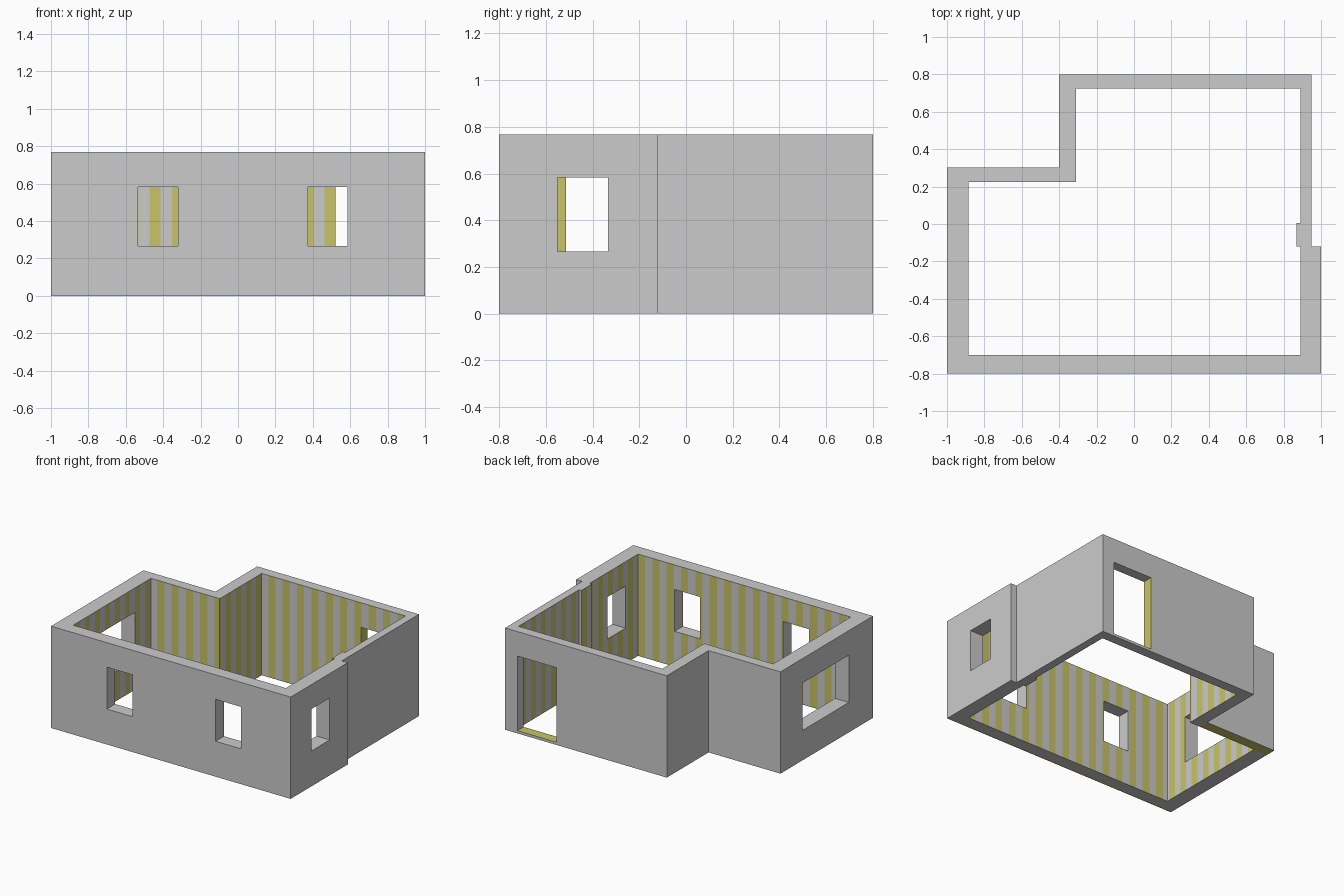
import bpy, bmesh
from mathutils import Vector

if "Cube" in bpy.data.objects:
    bpy.data.objects.remove(bpy.data.objects["Cube"])

HEIGHT = 0.768
PERIOD, OFFSET = 0.1197, 0.008


def material(name, rgb):
    m = bpy.data.materials.new(name)
    m.diffuse_color = (*rgb, 1)
    m.use_nodes = True
    m.node_tree.nodes["Principled BSDF"].inputs["Base Color"].default_value = m.diffuse_color
    return m


MATS = [material("plaster grey", (0.6, 0.6, 0.6)),
        material("stripe yellow", (0.58, 0.55, 0.14))]

# Plan outlines: outside and inside of the walls
outer = [(-1, -0.8), (1, -0.8), (1, -0.12), (0.95, -0.12), (0.95, 0.8),
         (-0.4, 0.8), (-0.4, 0.302), (-1, 0.302)]
inner = [(0.89, 0.725), (-0.31, 0.725), (-0.31, 0.225), (-0.885, 0.225),
         (-0.885, -0.7), (0.89, -0.7), (0.89, -0.12), (0.87, -0.12),
         (0.87, 0.005), (0.89, 0.005)]


def striped_loop(points):
    """Split the inside outline at stripe edges; return points and yellow midpoints."""
    out, yellow, s = [], [], 0.0
    half = PERIOD / 2
    for a, b in zip(points, points[1:] + points[:1]):
        a, b = Vector(a), Vector(b)
        length = (b - a).length
        cuts = [k * half + OFFSET - s for k in range(200)]
        cuts = [0] + [c for c in cuts if 0.002 < c < length - 0.002] + [length]
        for c, d in zip(cuts, cuts[1:]):
            out.append(a.lerp(b, c / length))
            mid = (c + d) / 2
            if ((s + mid - OFFSET) / PERIOD) % 1 < 0.5:
                yellow.append(a.lerp(b, mid / length))
        s += length
    return out, yellow


# Walls: fill the ring between outlines and raise it
bm = bmesh.new()
inside, yellow = striped_loop(inner)
edges = []
for loop in (outer, inside):
    vs = [bm.verts.new((p[0], p[1], 0)) for p in loop]
    edges += [bm.edges.new((vs[i - 1], vs[i])) for i in range(len(vs))]
bmesh.ops.triangle_fill(bm, edges=edges, use_beauty=True, normal=(0, 0, 1))
ext = bmesh.ops.extrude_face_region(bm, geom=bm.faces[:], use_keep_orig=True)
bmesh.ops.translate(bm, vec=(0, 0, HEIGHT),
                    verts=[g for g in ext["geom"] if isinstance(g, bmesh.types.BMVert)])
bmesh.ops.recalc_face_normals(bm, faces=bm.faces[:])

# Wallpaper stripes on the inside faces
for f in bm.faces:
    c = f.calc_center_median()
    if abs(f.normal.z) < 0.5 and any((c.xy - y).length < 0.001 for y in yellow):
        f.material_index = 1

# Yellow patches on the underside
for co, no in (((-0.4, 0, 0), (1, 0, 0)), ((0, 0.225, 0), (0, 1, 0)),
               ((0, -0.787, 0), (0, 1, 0))):
    bmesh.ops.bisect_plane(bm, geom=bm.verts[:] + bm.edges[:] + bm.faces[:],
                           plane_co=co, plane_no=no)
for f in bm.faces:
    c = f.calc_center_median()
    if f.normal.z < -0.5 and (c.y < -0.787 or (c.x < -0.4 and c.y > 0.225)):
        f.material_index = 1

mesh = bpy.data.meshes.new("walls")
bm.to_mesh(mesh)
bm.free()
walls = bpy.data.objects.new("walls", mesh)
bpy.context.collection.objects.link(walls)
for m in MATS:
    mesh.materials.append(m)


def opening(name, lo, hi, painted=False):
    """Cut a box-shaped opening; a painted one gets a yellow sill and inner jamb."""
    lo, hi = Vector(lo), Vector(hi)
    bpy.ops.mesh.primitive_cube_add(size=1, location=(lo + hi) / 2)
    cutter = bpy.context.object
    cutter.name = name
    cutter.hide_render = True
    size = hi - lo
    for v in cutter.data.vertices:
        v.co = Vector(a * b for a, b in zip(v.co, size))
    for m in MATS:
        cutter.data.materials.append(m)
    for p in cutter.data.polygons:
        p.material_index = int(painted and (p.normal.z < -0.5 or p.normal.x < -0.5))
    mod = walls.modifiers.new(name, "BOOLEAN")
    mod.operation, mod.solver, mod.object = "DIFFERENCE", "EXACT", cutter
    bpy.context.view_layer.objects.active = walls
    bpy.ops.object.modifier_apply(modifier=name)
    bpy.data.objects.remove(cutter)


# Windows and door
opening("front_left_window", (-0.535, -0.9, 0.267), (-0.32, -0.6, 0.583))
opening("front_right_window", (0.373, -0.9, 0.267), (0.585, -0.6, 0.583))
opening("right_window", (0.8, -0.55, 0.267), (1.1, -0.335, 0.583))
opening("left_window", (-1.1, -0.513, 0.226), (-0.8, 0.037, 0.583))
opening("back_door", (0.52, 0.65, 0.02), (0.848, 0.9, 0.583), painted=True)
